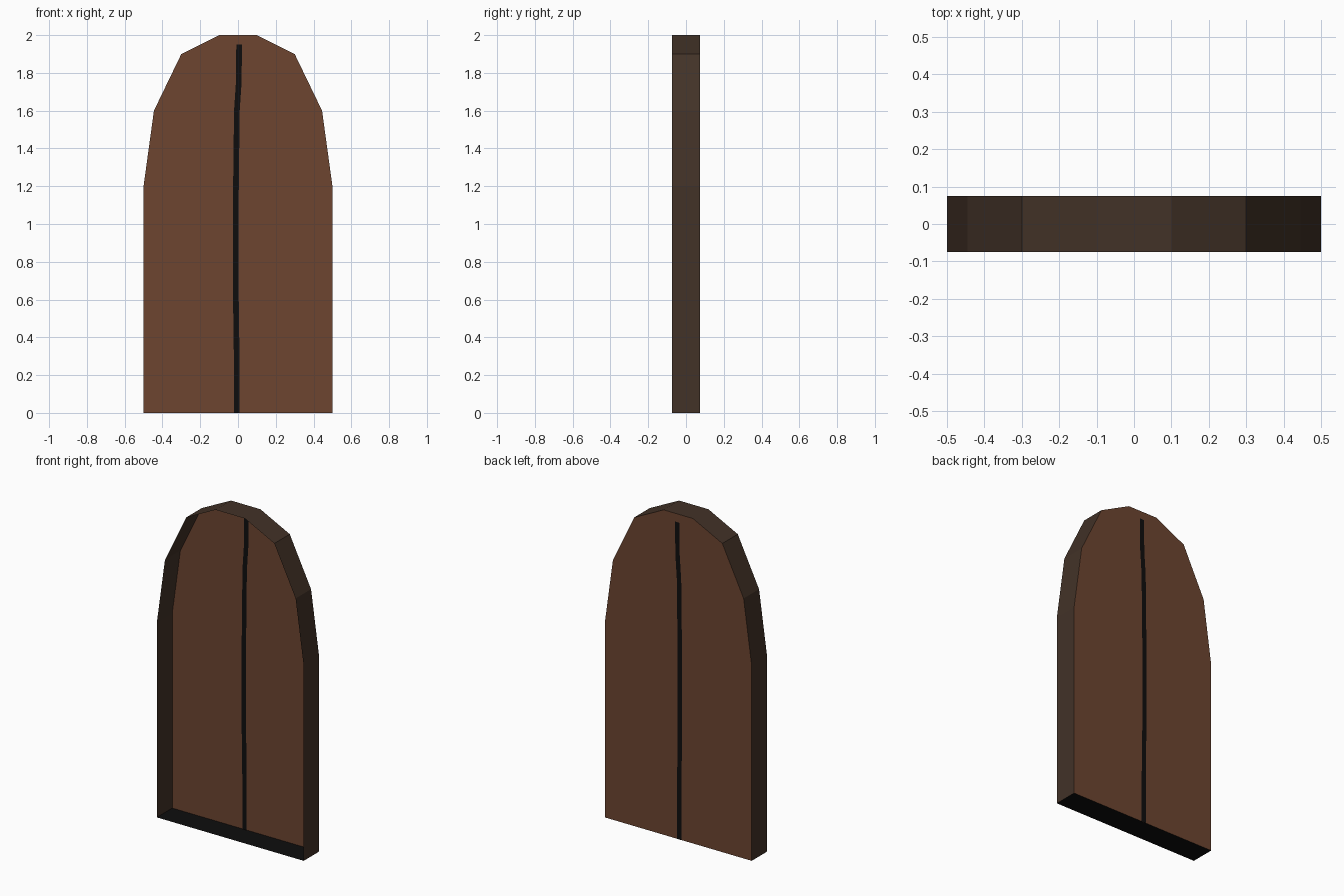
import bpy, bmesh

if "Cube" in bpy.data.objects:
    bpy.data.objects.remove(bpy.data.objects["Cube"])

BACK, FRONT = 0.075, -0.075


def srgb(r, g, b):
    def lin(c):
        c /= 255
        return c / 12.92 if c <= 0.04045 else ((c + 0.055) / 1.055) ** 2.4
    return (lin(r), lin(g), lin(b), 1)


def material(name, rgb):
    m = bpy.data.materials.new(name)
    m.diffuse_color = srgb(*rgb)
    m.use_nodes = True
    m.node_tree.nodes["Principled BSDF"].inputs["Base Color"].default_value = m.diffuse_color
    return m


brown = material("door brown", (109, 69, 48))
edge_brown = material("door edge brown", (116, 74, 52))
dark = material("dark frame brown", (66, 50, 39))
black = material("black", (14, 13, 13))


def finish(name, bm, mats):
    me = bpy.data.meshes.new(name)
    bm.to_mesh(me)
    bm.free()
    for m in mats:
        me.materials.append(m)
    ob = bpy.data.objects.new(name, me)
    bpy.context.collection.objects.link(ob)
    return ob


# Arched outline, right half mirrored to the left
half = [(0.5, 0), (0.5, 1.2), (0.445, 1.6), (0.3, 1.9), (0.1, 2.0)]
outline = half + [(-x, z) for x, z in reversed(half)]

# Back panel: single sheet with a slightly lighter border
bm = bmesh.new()
face = bm.faces.new([bm.verts.new((x, BACK, z)) for x, z in reversed(outline)])
ring = bmesh.ops.inset_region(bm, faces=[face], thickness=0.07, use_even_offset=True)
for f in ring["faces"]:
    f.material_index = 1
finish("door_panel", bm, [brown, edge_brown])

# Frame walls: open at the front, black threshold at the bottom
bm = bmesh.new()
front = [bm.verts.new((x, FRONT, z)) for x, z in outline]
back = [bm.verts.new((x, BACK, z)) for x, z in outline]
n = len(outline)
for i in range(n):
    j = (i + 1) % n
    f = bm.faces.new((front[i], back[i], back[j], front[j]))
    f.normal_update()
    f.material_index = 1 if f.normal.z < -0.9 else 0
finish("door_frame", bm, [dark, black])

# Uneven black seam down the middle, visible on both faces of the panel
path = [(-0.007, 0.0), (-0.007, 0.3), (-0.012, 0.66), (-0.012, 1.1),
        (-0.006, 1.6), (0.004, 1.75), (0.006, 1.95)]
w = 0.015
bm = bmesh.new()
for y, flip in ((BACK - 0.0015, False), (BACK + 0.0015, True)):
    rows = [(bm.verts.new((x - w, y, z)), bm.verts.new((x + w, y, z))) for x, z in path]
    for (a, b), (c, d) in zip(rows, rows[1:]):
        bm.faces.new((c, d, b, a) if flip else (a, b, d, c))
finish("door_seam", bm, [black])
